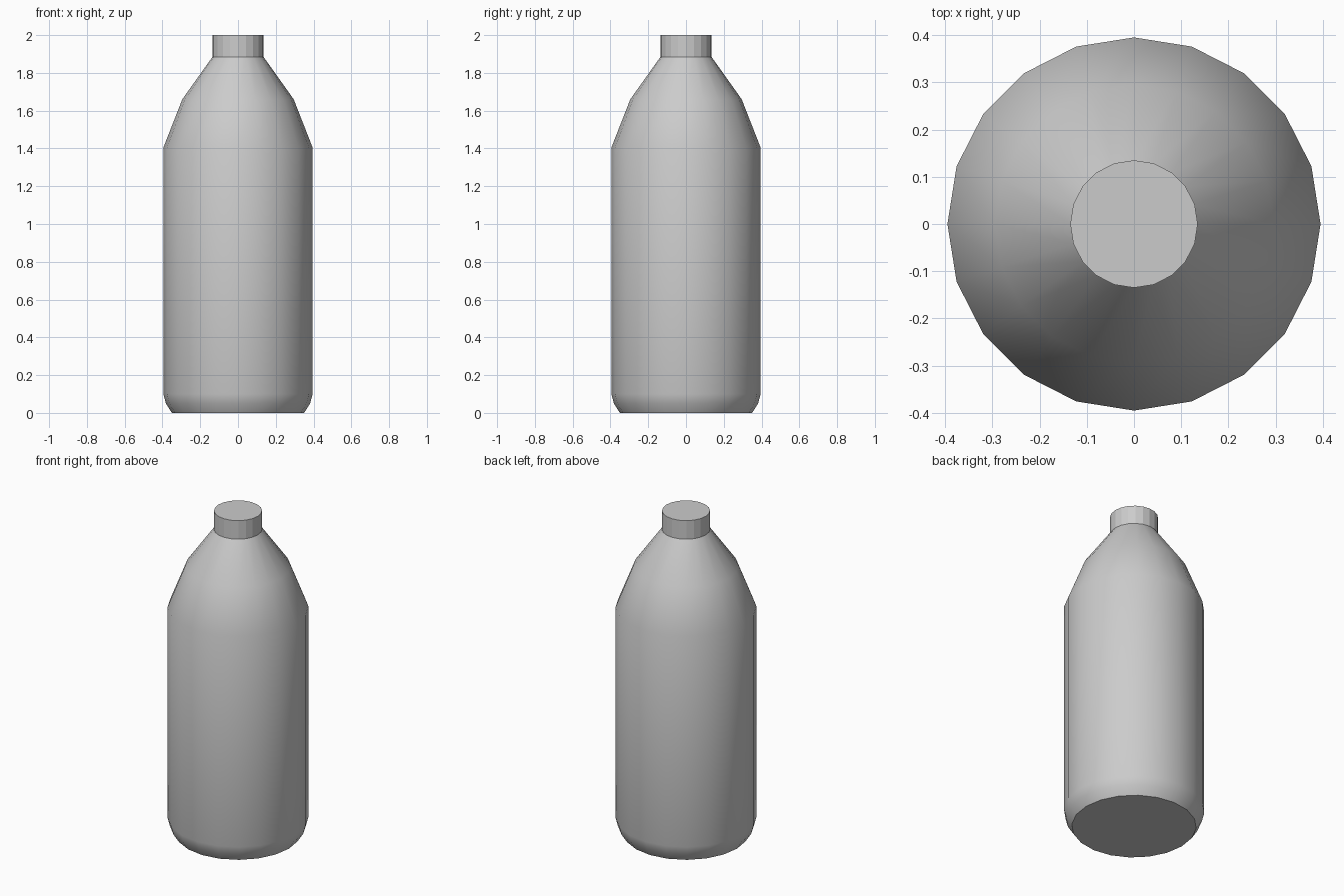
import bpy
import bmesh
from math import cos, sin, tau, radians

if "Cube" in bpy.data.objects:
    bpy.data.objects.remove(bpy.data.objects["Cube"])

SIDES = 20


def lathe(name, profile):
    """Closed turned solid from (radius, height) points."""
    bm = bmesh.new()
    rings = [[bm.verts.new((r * cos(tau * i / SIDES), r * sin(tau * i / SIDES), z))
              for i in range(SIDES)] for r, z in profile]
    for low, high in zip(rings, rings[1:]):
        for i in range(SIDES):
            j = (i + 1) % SIDES
            bm.faces.new((low[i], low[j], high[j], high[i]))
    bm.faces.new(rings[0][::-1])
    bm.faces.new(rings[-1])
    mesh = bpy.data.meshes.new(name)
    bm.to_mesh(mesh)
    bm.free()
    obj = bpy.data.objects.new(name, mesh)
    bpy.context.collection.objects.link(obj)
    return obj


# Bottle body: rounded foot, straight wall, tapering shoulder
body = lathe("bottle_body", [(0.35, 0), (0.382, 0.05), (0.395, 0.10),
                             (0.395, 1.405), (0.295, 1.66), (0.135, 1.885)])
bpy.context.view_layer.objects.active = body
body.select_set(True)
bpy.ops.object.shade_smooth_by_angle(angle=radians(40))

# Faceted cap on the neck
lathe("bottle_cap", [(0.135, 1.885), (0.135, 2.0)])
